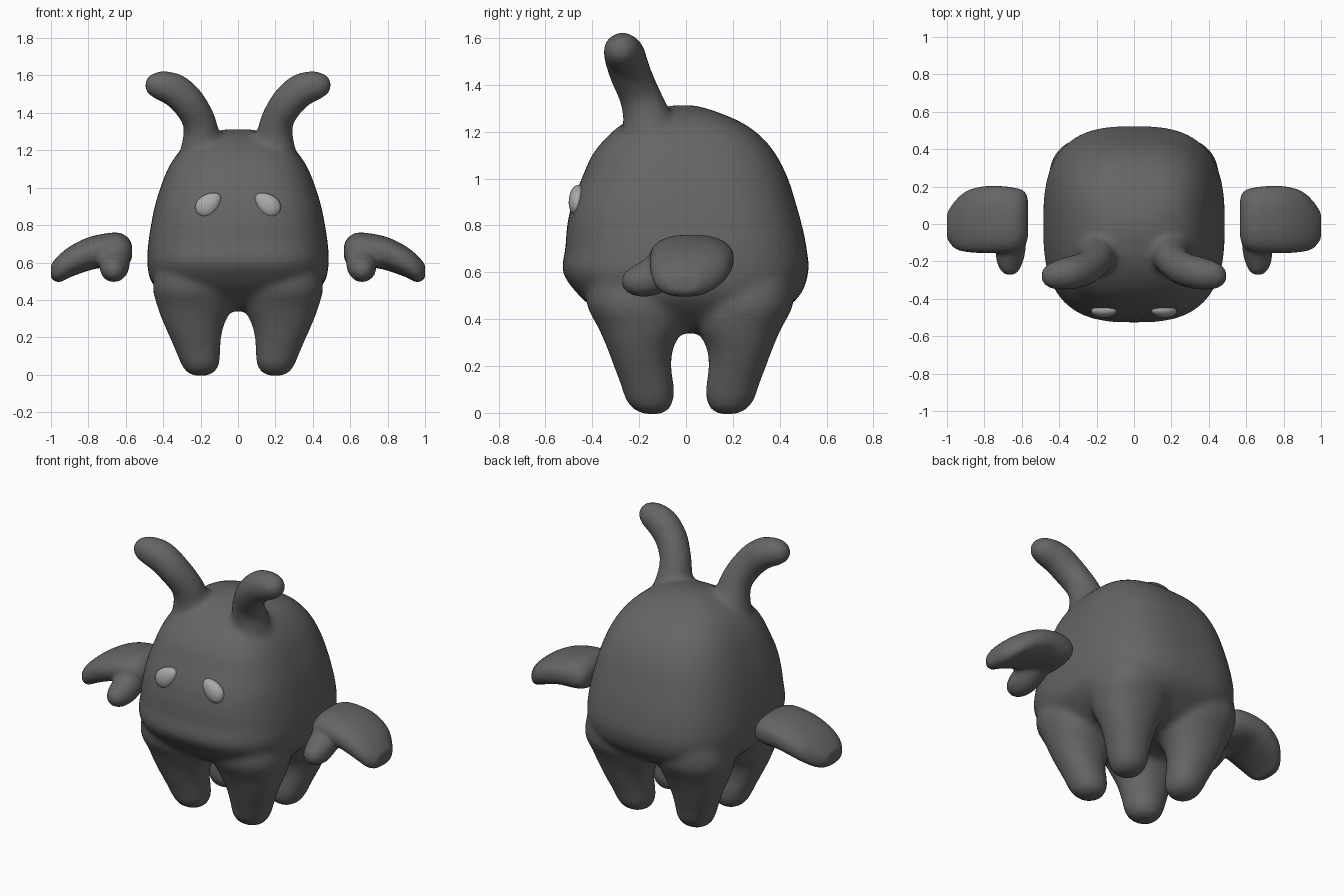
import bpy, bmesh, math
from mathutils import Vector, Matrix

if "Cube" in bpy.data.objects:
    bpy.data.objects.remove(bpy.data.objects["Cube"])


def material(name, value):
    m = bpy.data.materials.new(name)
    m.diffuse_color = (value, value, value, 1)
    m.use_nodes = True
    m.node_tree.nodes["Principled BSDF"].inputs["Base Color"].default_value = m.diffuse_color
    return m


CHARCOAL = material("charcoal skin", 0.13)
PALE = material("pale grey eye", 0.4)


def interpolate(rows, steps=5):
    """Smooth Catmull-Rom rows through the given rows of numbers."""
    rows = [Vector(r) for r in rows]
    out = []
    for i in range(len(rows) - 1):
        a, b, c, d = (rows[max(0, min(len(rows) - 1, i + k))] for k in (-1, 0, 1, 2))
        for j in range(steps):
            t = j / steps
            out.append(0.5 * (2 * b + (c - a) * t + (2 * a - 5 * b + 4 * c - d) * t * t
                              + (3 * b - a - 3 * c + d) * t ** 3))
    return out + [rows[-1]]


def loft(bm, rows, place, power=2.0, sides=40):
    """Closed skin over rows of (height, u0, u1, v0, v1) rounded-box sections."""
    rings = []
    for h, u0, u1, v0, v1 in interpolate(rows):
        ring = []
        for i in range(sides):
            a = math.tau * i / sides
            c, s = math.cos(a), math.sin(a)
            u = (u0 + u1) / 2 + (u1 - u0) / 2 * math.copysign(abs(c) ** (2 / power), c)
            v = (v0 + v1) / 2 + (v1 - v0) / 2 * math.copysign(abs(s) ** (2 / power), s)
            ring.append(bm.verts.new(place(h, u, v)))
        rings.append(ring)
    for r, q in zip(rings, rings[1:]):
        for i in range(sides):
            j = (i + 1) % sides
            bm.faces.new((r[i], r[j], q[j], q[i]))
    bm.faces.new(rings[0][::-1])
    bm.faces.new(rings[-1])


def limb(bm, rows, side):
    """Run of overlapping balls along rows of (x, y, z, radius)."""
    for x, y, z, r in interpolate(rows, 8):
        bmesh.ops.create_icosphere(bm, subdivisions=3, radius=r,
                                   matrix=Matrix.Translation((x * side, y, z)))


def finish(bm, name, mat, voxel=0, smooth=0):
    bmesh.ops.recalc_face_normals(bm, faces=bm.faces)
    for f in bm.faces:
        f.smooth = True
    mesh = bpy.data.meshes.new(name)
    bm.to_mesh(mesh)
    bm.free()
    mesh.materials.append(mat)
    ob = bpy.data.objects.new(name, mesh)
    bpy.context.collection.objects.link(ob)
    if voxel:  # melt the overlapping pieces into one soft skin
        m = ob.modifiers.new("merge", 'REMESH')
        m.mode, m.voxel_size, m.use_smooth_shade = 'VOXEL', voxel, True
        m = ob.modifiers.new("soften", 'SMOOTH')
        m.factor, m.iterations = 0.5, smooth
    return ob


# Body: rounded-square trunk (z, half width, front, back)
trunk = [(0.34, 0.20, -0.18, 0.20), (0.37, 0.31, -0.28, 0.31), (0.42, 0.39, -0.36, 0.39),
         (0.50, 0.465, -0.455, 0.485), (0.60, 0.485, -0.525, 0.522), (0.70, 0.48, -0.515, 0.515),
         (0.80, 0.465, -0.507, 0.495), (0.90, 0.445, -0.485, 0.467), (1.00, 0.415, -0.445, 0.435),
         (1.10, 0.375, -0.40, 0.385), (1.18, 0.325, -0.335, 0.32), (1.24, 0.265, -0.26, 0.235),
         (1.285, 0.18, -0.17, 0.13), (1.312, 0.07, -0.06, 0.04)]
bm = bmesh.new()
loft(bm, [(z, -w, w, f, b) for z, w, f, b in trunk], lambda h, u, v: (u, v, h), 2.8, 56)

# Legs: (z, inner x, outer x, inner y, outer y) measured from the crotch
leg = [(-0.006, 0.17, 0.23, 0.13, 0.19), (0.015, 0.125, 0.275, 0.09, 0.24),
       (0.06, 0.10, 0.305, 0.07, 0.275), (0.12, 0.095, 0.33, 0.07, 0.295),
       (0.20, 0.09, 0.365, 0.08, 0.325), (0.28, 0.07, 0.40, 0.07, 0.355),
       (0.36, 0.03, 0.43, 0.03, 0.39), (0.46, 0.02, 0.455, 0.02, 0.44),
       (0.56, 0.05, 0.44, 0.05, 0.44)]
for sx in (1, -1):
    for sy in (1, -1):
        loft(bm, leg, lambda h, u, v: (u * sx, v * sy + 0.017, h), 2.2, 32)
    # Horns curling outwards and forwards
    limb(bm, [(0.19, -0.15, 1.17, 0.125), (0.195, -0.17, 1.27, 0.10), (0.21, -0.20, 1.36, 0.089),
              (0.265, -0.24, 1.455, 0.09), (0.335, -0.26, 1.52, 0.09),
              (0.40, -0.272, 1.543, 0.081), (0.432, -0.277, 1.548, 0.068)], sx)
finish(bm, "body", CHARCOAL, 0.018, 7)

# Floating mitten hands: (x, back edge, front edge, bottom, top)
hand = [(0.566, -0.07, 0.13, 0.63, 0.69), (0.585, -0.12, 0.175, 0.59, 0.73),
        (0.64, -0.15, 0.195, 0.57, 0.76), (0.74, -0.155, 0.205, 0.57, 0.75),
        (0.82, -0.155, 0.20, 0.55, 0.727), (0.90, -0.15, 0.175, 0.52, 0.685),
        (0.96, -0.13, 0.12, 0.493, 0.637), (1.0, -0.08, 0.06, 0.515, 0.59)]
for sx, name in ((1, "left_hand"), (-1, "right_hand")):
    bm = bmesh.new()
    loft(bm, hand, lambda h, u, v: (h * sx, u, v), 2.4, 36)
    limb(bm, [(0.66, -0.05, 0.64, 0.085), (0.66, -0.13, 0.59, 0.082),
              (0.664, -0.18, 0.568, 0.074), (0.664, -0.215, 0.562, 0.06)], sx)
    finish(bm, name, CHARCOAL, 0.014, 4)

# Eyes: flattened eggs slanting down and outwards, fuller at the outer end
for sx, name in ((1, "left_eye"), (-1, "right_eye")):
    bm = bmesh.new()
    bmesh.ops.create_uvsphere(bm, u_segments=24, v_segments=16, radius=1)
    for v in bm.verts:
        x, y, z = v.co
        swell = 1 + 0.18 * x
        p = Matrix.Rotation(math.radians(40), 3, 'Y') @ Vector((x * 0.078, y * 0.036, z * 0.055 * swell))
        p = Matrix.Rotation(math.radians(-8), 3, 'X') @ p
        v.co = ((0.157 + p.x) * sx, -0.464 + p.y, 0.912 + p.z)
    finish(bm, name, PALE)
